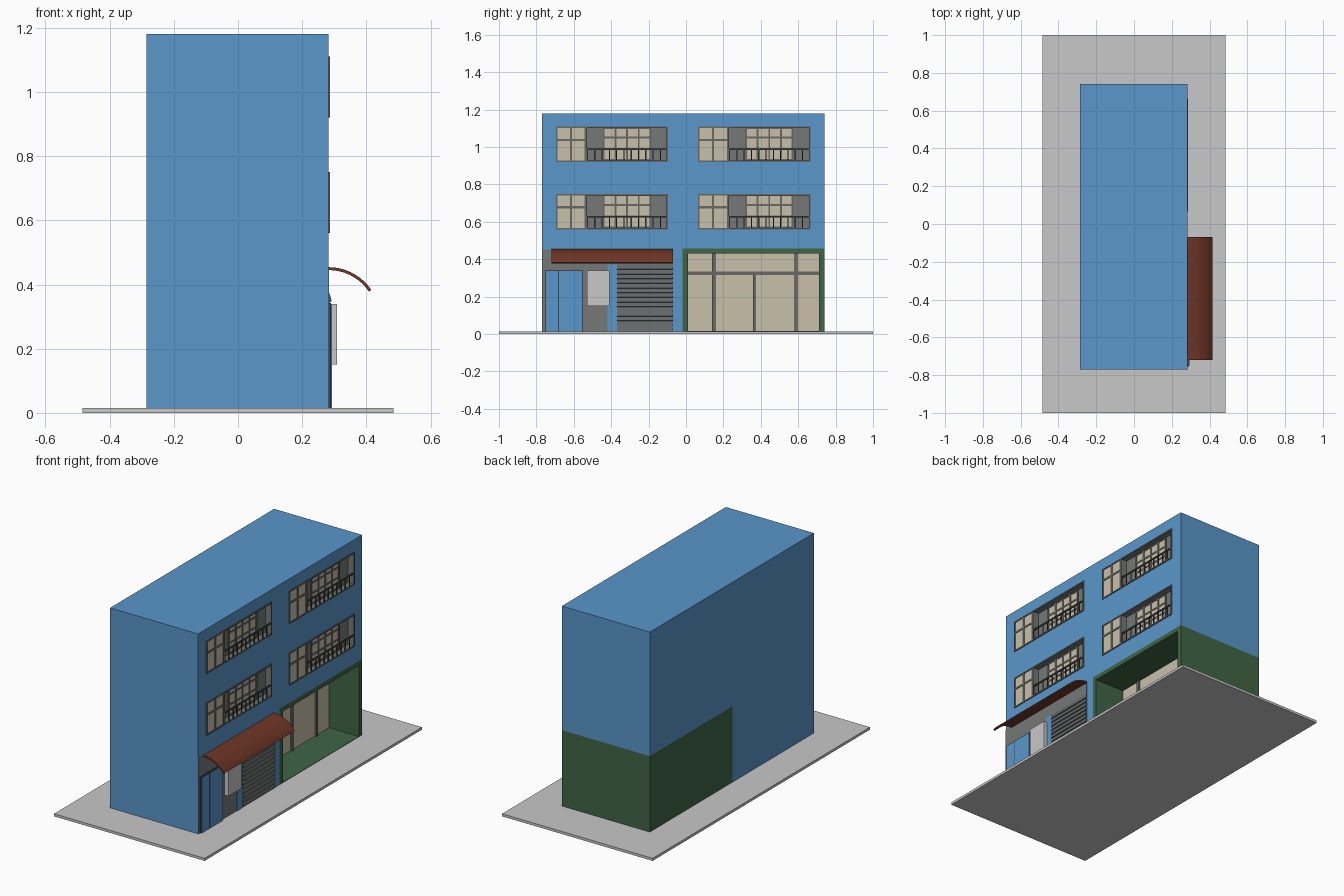
import bpy, bmesh, math
from mathutils import Vector

if "Cube" in bpy.data.objects:
    bpy.data.objects.remove(bpy.data.objects["Cube"], do_unlink=True)


def material(name, r, g, b):
    m = bpy.data.materials.new(name)
    m.use_nodes = True
    m.diffuse_color = (r, g, b, 1)
    m.node_tree.nodes["Principled BSDF"].inputs["Base Color"].default_value = (r, g, b, 1)
    return m


BLUE = material("wall blue", 0.10, 0.31, 0.59)
GREEN = material("shop green", 0.05, 0.13, 0.06)
PALE = material("pale concrete", 0.58, 0.58, 0.58)
GREY = material("grey plaster", 0.18, 0.19, 0.19)
FRAME = material("frame grey", 0.14, 0.14, 0.13)
STEEL = material("shutter steel", 0.13, 0.14, 0.14)
RAIL = material("rail dark", 0.06, 0.06, 0.06)
CREAM = material("window cream", 0.59, 0.53, 0.41)
RUST = material("awning rust", 0.16, 0.037, 0.019)


def finish(name, bm, mat):
    bmesh.ops.recalc_face_normals(bm, faces=bm.faces)
    mesh = bpy.data.meshes.new(name)
    bm.to_mesh(mesh)
    bm.free()
    mesh.materials.append(mat)
    obj = bpy.data.objects.new(name, mesh)
    bpy.context.collection.objects.link(obj)
    return obj


def boxes(name, mat, *extents):
    """One object from boxes given as (x0, x1, y0, y1, z0, z1)."""
    bm = bmesh.new()
    for x0, x1, y0, y1, z0, z1 in extents:
        for v in bmesh.ops.create_cube(bm, size=1)["verts"]:
            v.co = Vector((x1 if v.co.x > 0 else x0,
                           y1 if v.co.y > 0 else y0,
                           z1 if v.co.z > 0 else z0))
    return finish(name, bm, mat)


def extrude_profile(name, mat, points, y0, y1):
    """Sweep a closed x-z profile along y."""
    bm = bmesh.new()
    face = bm.faces.new([bm.verts.new((x, y0, z)) for x, z in points])
    new = bmesh.ops.extrude_face_region(bm, geom=[face])["geom"]
    bmesh.ops.translate(bm, vec=(0, y1 - y0, 0),
                        verts=[v for v in new if isinstance(v, bmesh.types.BMVert)])
    return finish(name, bm, mat)


BACK, WALL = -0.285, 0.282      # rear and street faces in x
SOUTH, NORTH = -0.77, 0.74      # end faces in y
SPLIT, BASE, FLOOR1, ROOF = -0.02, 0.015, 0.457, 1.18
RECESS = WALL - 0.035
BAYS = [(y, z) for y in (-0.695, 0.065) for z in (0.56, 0.92)]
BAY_W, BAY_H, SPLIT_W = 0.6, 0.19, 0.165

# Pavement and ground floor
boxes("pavement", PALE, (-0.485, 0.485, -1, 1, 0, BASE))
boxes("ground_floor_wall", BLUE, (BACK, WALL, SOUTH, SPLIT, BASE, FLOOR1))

# Upper floors with balcony recesses cut out
upper = boxes("upper_floors", BLUE, (BACK, WALL, SOUTH, NORTH, FLOOR1, ROOF))
cutter = boxes("balcony_cutter", GREY, *[
    (RECESS, WALL + 0.1, y + SPLIT_W, y + BAY_W - 0.005, z + 0.005, z + BAY_H - 0.005)
    for y, z in BAYS])
cutter.hide_render = True
cut = upper.modifiers.new("balconies", "BOOLEAN")
cut.operation, cut.solver, cut.object = "DIFFERENCE", "EXACT", cutter
bpy.context.view_layer.objects.active = upper
bpy.ops.object.modifier_apply(modifier=cut.name)
bpy.data.objects.remove(cutter, do_unlink=True)
if len(upper.data.materials) < 2:
    upper.data.materials.append(GREY)
upper.data.materials[0], upper.data.materials[1] = BLUE, GREY
for p in upper.data.polygons:
    p.material_index = int(RECESS - 0.001 < p.center.x < WALL - 0.001)

# Bays: paired window on one side, railed balcony on the other
for i, (y, z) in enumerate(BAYS):
    top, end, mid, t = z + BAY_H, y + BAY_W, y + SPLIT_W, 0.008
    out = WALL + 0.005
    boxes(f"bay_frame_{i}", FRAME,
          (WALL, out, y, y + t, z, top), (WALL, out, end - t, end, z, top),
          (WALL, out, y + t, end - t, z, z + t),
          (WALL, out, y + t, end - t, top - t, top),
          (WALL, out, mid - 0.012, mid, z + t, top - t),
          (WALL, out, y + 0.074, y + 0.086, z + t, top - t),
          (WALL, out, y + t, mid - 0.012, z + 0.112, z + 0.124))
    boxes(f"bay_glass_{i}", CREAM,
          (WALL - 0.01, WALL + 0.002, y + t, mid - 0.01, z + t, top - t))
    # Balcony window, four panes by three
    w0, w1 = y + 0.255, y + 0.505
    boxes(f"balcony_glass_{i}", CREAM,
          (RECESS - 0.01, RECESS + 0.003, w0, w1, z + t, top - t))
    step = (w1 - w0) / 4
    bars = [(RECESS, RECESS + 0.007, w0 + k * step - 0.005, w0 + k * step + 0.005,
             z + 0.005, top - 0.005) for k in range(5)]
    bars += [(RECESS, RECESS + 0.006, w0, w1, z + h - 0.005, z + h + 0.005)
             for h in (0.01, 0.07, 0.13, 0.182)]
    boxes(f"balcony_window_bars_{i}", FRAME, *bars)
    # Railing
    posts = [(WALL - 0.002, WALL + 0.003, mid + k * 0.039, mid + k * 0.039 + 0.006,
              z + t, z + 0.066) for k in range(12)]
    boxes(f"railing_{i}", RAIL, *posts,
          (WALL - 0.003, WALL + 0.004, mid, end - t, z + 0.063, z + 0.071))

# Open-fronted shop with a set-back window
GLASS = 0.085
boxes("shop_shell", GREEN,
      (BACK, GLASS, SPLIT, NORTH, BASE, FLOOR1),
      (GLASS, WALL, SPLIT, 0.01, BASE, FLOOR1),
      (GLASS, WALL, 0.71, NORTH, BASE, FLOOR1),
      (GLASS, WALL, 0.01, 0.71, 0.43, FLOOR1),
      (GLASS, WALL, 0.01, 0.71, BASE, BASE + 0.002))
boxes("shop_glass", CREAM, (GLASS - 0.01, GLASS + 0.004, 0.01, 0.71, BASE, 0.43))
boxes("shop_mullions", FRAME,
      (GLASS, GLASS + 0.014, 0.14, 0.157, BASE, 0.43),
      (GLASS, GLASS + 0.014, 0.58, 0.597, BASE, 0.43),
      (GLASS, GLASS + 0.013, 0.358, 0.371, BASE, 0.32),
      (GLASS, GLASS + 0.012, 0.01, 0.71, 0.317, 0.335))

# Entrance wall, door, sign box and pillar
boxes("entrance_wall", GREY, (WALL - 0.01, WALL + 0.002, SOUTH, -0.07, BASE, 0.452))
boxes("door_frame", RAIL, (WALL, WALL + 0.008, -0.755, -0.55, BASE, 0.342))
boxes("door_leaves", BLUE,
      (WALL, WALL + 0.011, -0.748, -0.685, BASE, 0.336),
      (WALL, WALL + 0.011, -0.678, -0.557, BASE, 0.336))
boxes("wall_box", PALE, (WALL, 0.309, -0.53, -0.41, 0.15, 0.34))
boxes("pillar", BLUE, (WALL, WALL + 0.005, -0.42, -0.37, BASE, 0.372))

# Ribbed roller shutter
SLATS, z0, z1 = 14, 0.022, 0.372
pitch = (z1 - z0) / SLATS
ribs = [(WALL, z1), (WALL, z0)]
for k in range(SLATS):
    ribs += [(WALL + 0.010, z0 + k * pitch), (WALL + 0.004, z0 + (k + 0.9) * pitch)]
ribs[-1] = (WALL + 0.004, z1)
extrude_profile("roller_shutter", STEEL, ribs, -0.368, -0.07)

# Curved awning
RADIUS, SWEEP, N = 0.161, math.radians(56), 9
arc = [SWEEP * k / N for k in range(N + 1)]


def arc_points(r):
    return [(WALL + r * math.sin(a), 0.454 - RADIUS + r * math.cos(a)) for a in arc]


extrude_profile("awning", RUST,
                arc_points(RADIUS) + arc_points(RADIUS - 0.009)[::-1], -0.72, -0.07)
